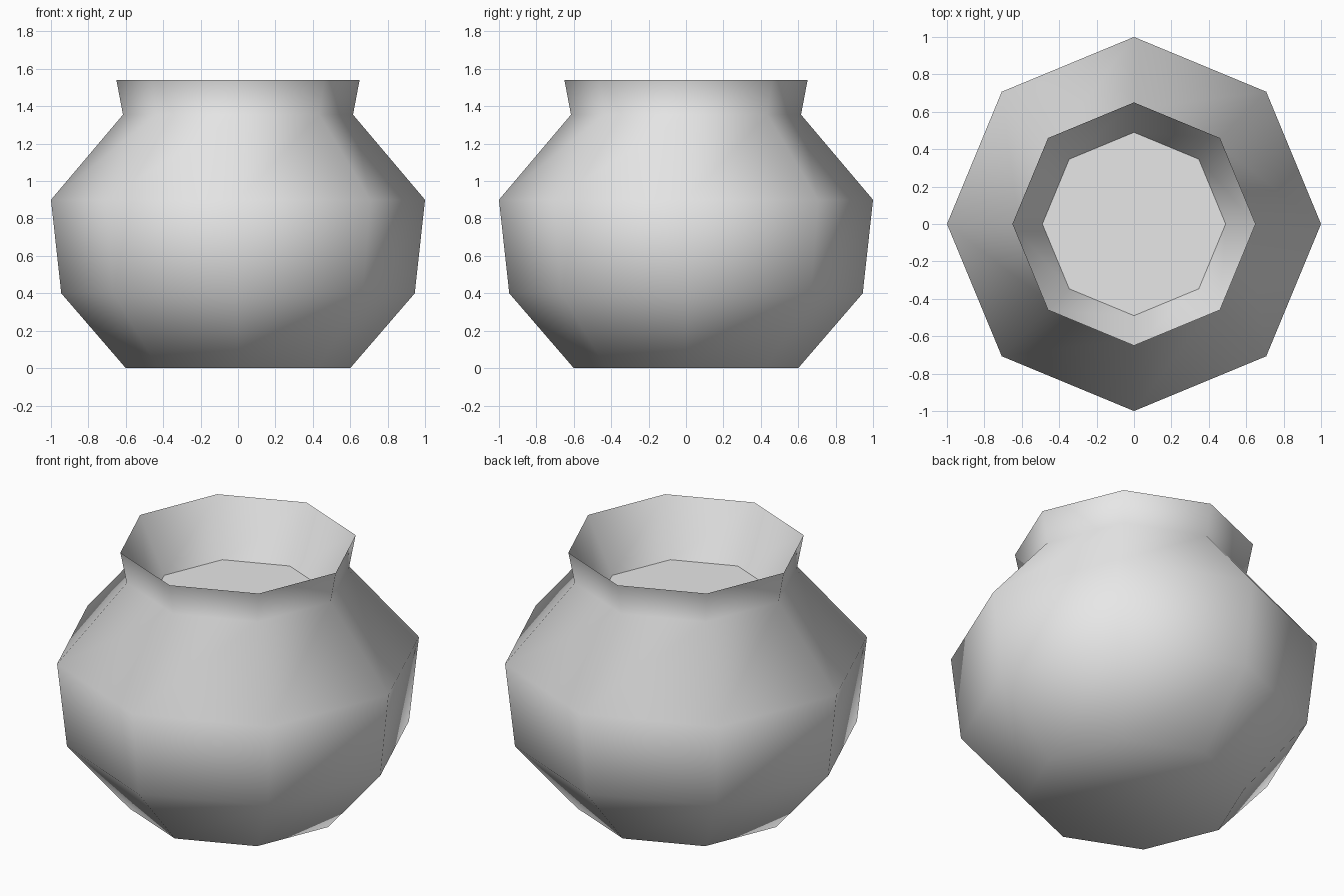
import bpy
import bmesh
from math import cos, sin, pi, radians

cube = bpy.data.objects.get("Cube")
if cube:
    bpy.data.objects.remove(cube, do_unlink=True)

SIDES = 8


def make_material(name, colour):
    mat = bpy.data.materials.new(name)
    mat.use_nodes = True
    mat.diffuse_color = colour
    mat.node_tree.nodes["Principled BSDF"].inputs["Base Color"].default_value = colour
    return mat


def lathe(name, profile, mat):
    """Turn (radius, height) points into a faceted body capped at both ends."""
    bm = bmesh.new()
    rings = [[bm.verts.new((r * cos(2 * pi * i / SIDES), r * sin(2 * pi * i / SIDES), z))
              for i in range(SIDES)] for r, z in profile]
    for low, high in zip(rings, rings[1:]):
        for i in range(SIDES):
            j = (i + 1) % SIDES
            bm.faces.new((low[i], low[j], high[j], high[i]))
    bm.faces.new(rings[0][::-1])
    bm.faces.new(rings[-1])
    bmesh.ops.recalc_face_normals(bm, faces=bm.faces)
    mesh = bpy.data.meshes.new(name)
    bm.to_mesh(mesh)
    bm.free()
    mesh.materials.append(mat)
    obj = bpy.data.objects.new(name, mesh)
    bpy.context.collection.objects.link(obj)
    return obj


# Pot: base, belly, neck, flared rim, then down inside to the flat inner floor
grey = make_material("light grey", (0.8, 0.8, 0.8, 1))
pot = lathe("pot", [(0.6, 0), (0.945, 0.4), (1.0, 0.9), (0.615, 1.355),
                    (0.65, 1.54), (0.49, 1.22)], grey)

# Soft shading over the body, crisp at the rim and the inner floor
bpy.ops.object.select_all(action="DESELECT")
pot.select_set(True)
bpy.context.view_layer.objects.active = pot
bpy.ops.object.shade_smooth_by_angle(angle=radians(58))
